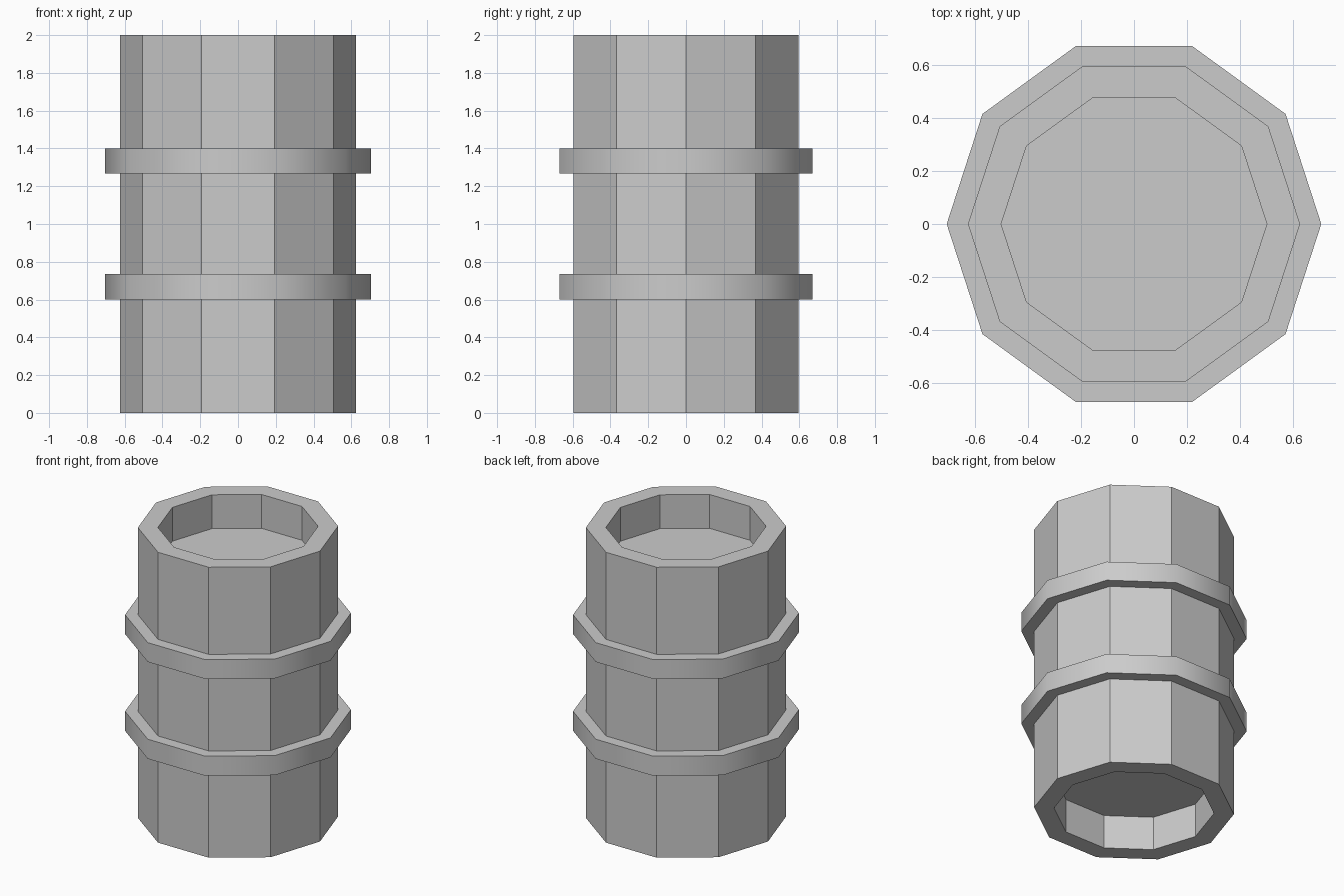
import bpy
import bmesh
from math import cos, sin, pi

if "Cube" in bpy.data.objects:
    bpy.data.objects.remove(bpy.data.objects["Cube"])

SIDES = 10
R_IN, R_BODY, R_BAND = 0.50, 0.625, 0.705
RECESS = 0.233

# Profile (radius, height) from the bottom recess, up the outside, into the top recess
profile = [
    (R_IN, RECESS), (R_IN, 0), (R_BODY, 0),
    (R_BODY, 0.60), (R_BAND, 0.60), (R_BAND, 0.735), (R_BODY, 0.735),
    (R_BODY, 1.267), (R_BAND, 1.267), (R_BAND, 1.40), (R_BODY, 1.40),
    (R_BODY, 2.0), (R_IN, 2.0), (R_IN, 2.0 - RECESS),
]

bm = bmesh.new()
rings = [[bm.verts.new((r * cos(2 * pi * i / SIDES), r * sin(2 * pi * i / SIDES), z))
          for i in range(SIDES)] for r, z in profile]

# Walls, rims and bands; only the outer band faces are smooth
for k, (a, b) in enumerate(zip(rings, rings[1:])):
    is_band = profile[k][0] == R_BAND and profile[k + 1][0] == R_BAND
    for i in range(SIDES):
        j = (i + 1) % SIDES
        face = bm.faces.new((a[i], a[j], b[j], b[i]))
        face.smooth = is_band

# Recessed lid and base
bm.faces.new(rings[-1])
bm.faces.new(rings[0][::-1])

# Keep the band borders crisp
for e in bm.edges:
    if len({f.smooth for f in e.link_faces}) > 1:
        e.smooth = False

bmesh.ops.recalc_face_normals(bm, faces=bm.faces)
mesh = bpy.data.meshes.new("barrel")
bm.to_mesh(mesh)
bm.free()
barrel = bpy.data.objects.new("barrel", mesh)
bpy.context.collection.objects.link(barrel)
